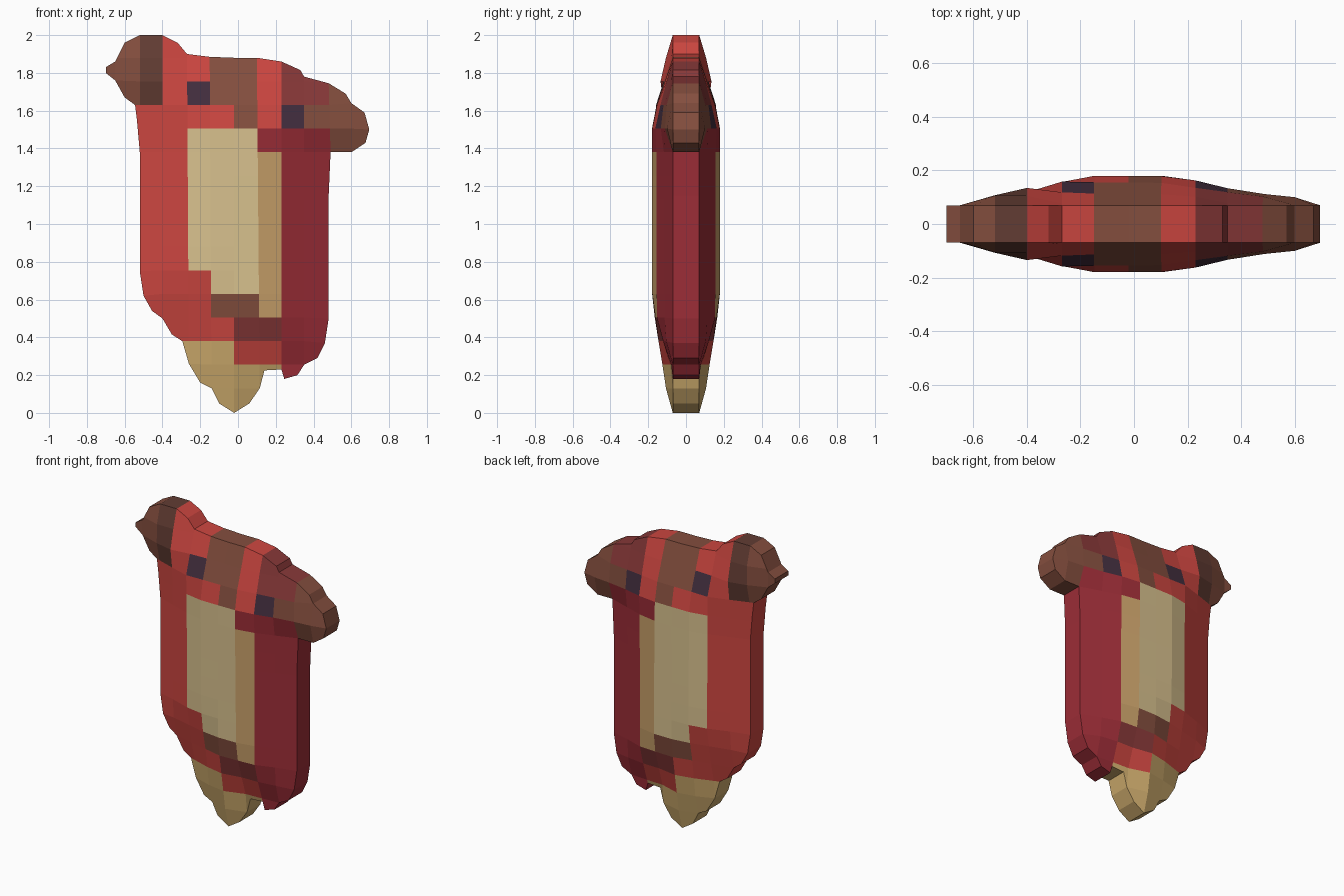
import bpy
import bmesh
from math import floor
from mathutils import Vector
from mathutils.geometry import intersect_point_line

cube = bpy.data.objects.get("Cube")
if cube:
    bpy.data.objects.remove(cube, do_unlink=True)

# Colours
COLOURS = {
    "red": (204, 70, 64),
    "crimson": (156, 45, 55),
    "maroon": (135, 56, 56),
    "cream": (216, 193, 142),
    "tan": (200, 160, 105),
    "gold": (204, 170, 108),
    "brown": (132, 78, 62),
    "dark_brown": (98, 60, 51),
    "navy": (66, 46, 62),
}


def linear(value):
    value /= 255
    return value / 12.92 if value <= 0.04045 else ((value + 0.055) / 1.055) ** 2.4


def make_material(name, rgb):
    material = bpy.data.materials.new(name)
    colour = (*[linear(channel) for channel in rgb], 1)
    material.use_nodes = True
    material.diffuse_color = colour
    shader = material.node_tree.nodes["Principled BSDF"]
    shader.inputs["Base Color"].default_value = colour
    shader.inputs["Roughness"].default_value = 0.9
    return material


# Outline of the figure, split into the parts it runs round
RIGHT_EAR = [(-.6, 1.67), (-.65, 1.76), (-.7, 1.8), (-.7, 1.83), (-.65, 1.86),
             (-.6, 1.96), (-.52, 2), (-.4, 2), (-.32, 1.96), (-.27, 1.9)]
CROWN = [(-.15, 1.885), (-.02, 1.88), (.1, 1.88), (.23, 1.86), (.33, 1.815)]
LEFT_EAR = [(.35, 1.78), (.48, 1.745), (.57, 1.69), (.6, 1.64), (.67, 1.59),
            (.695, 1.5), (.675, 1.43), (.6, 1.38), (.49, 1.38)]
LEFT_SIDE = [(.48, 1.15), (.48, .5), (.46, .37), (.42, .29), (.35, .255),
             (.315, .2), (.245, .18), (.23, .23), (.14, .225)]
TIP = [(.115, .13), (.06, .05), (-.02, 0), (-.1, .05), (-.14, .13),
       (-.2, .16), (-.26, .26), (-.295, .38)]
RIGHT_SIDE = [(-.35, .415), (-.4, .5), (-.455, .54), (-.5, .62), (-.52, .75),
              (-.52, 1.38), (-.535, 1.55), (-.545, 1.63)]
OUTLINE = RIGHT_EAR + CROWN + LEFT_EAR + LEFT_SIDE + TIP + RIGHT_SIDE

CELL = 0.125
X_START, Z_START = -0.02, 0.005
RIM = 0.07


def cell_colour(x, z):
    """Patchwork rule: colour of the grid cell holding a point."""
    i = floor((x - X_START) / CELL)
    k = floor((z - Z_START) / CELL)
    if k >= 12:                                   # head
        if i >= 4 or (i == 3 and k == 12):
            return "brown"
        if i >= 2:
            return "navy" if k == 12 else "maroon"
        if i == 0 or (i == -1 and k >= 13):
            return "brown"
        if i == -2 and k == 13:
            return "navy"
        if i <= -4 and k >= 13:
            return "brown" if i < -4 else "dark_brown"
        return "red"
    if i >= 4 and k == 11:                        # underside of left ear
        return "brown"
    if i >= 2 or (i == 1 and k == 11):            # left flank
        return "crimson"
    if k < 3 and (i < 0 or k < 2):                # tip
        return "gold"
    if i == 1 and k >= 4:                         # belly stripe
        return "tan"
    if -2 <= i <= 0 and k >= 6 or -1 <= i <= 0 and k == 5:
        return "cream"
    if -1 <= i <= 0 and k == 4:
        return "brown"
    if i >= 0 and k == 3:
        return "maroon"
    return "red"


def padding(x, z):
    """Half thickness, growing with the distance from the outline."""
    point = Vector((x, z, 0))
    nearest = 1.0
    for a, b in zip(OUTLINE, OUTLINE[1:] + OUTLINE[:1]):
        a, b = Vector((*a, 0)), Vector((*b, 0))
        foot, t = intersect_point_line(point, a, b)
        foot = a if t < 0 else b if t > 1 else foot
        nearest = min(nearest, (point - foot).length)
    steps = [RIM, 0.112, 0.155, 0.18, 0.18]
    s = min(nearest / CELL, 3)
    n = int(s)
    return steps[n] + (steps[n + 1] - steps[n]) * (s - n)


# Front sheet, cut into a patchwork grid
bm = bmesh.new()
bm.faces.new([bm.verts.new((x, 0, z)) for x, z in OUTLINE])


def cut(place, normal):
    bmesh.ops.bisect_plane(bm, geom=bm.verts[:] + bm.edges[:] + bm.faces[:],
                           dist=0.012, plane_co=place, plane_no=normal)


for n in range(-5, 6):
    cut((X_START + n * CELL, 0, 0), (1, 0, 0))
for n in range(1, 16):
    cut((0, 0, Z_START + n * CELL), (0, 0, 1))

names = list(COLOURS)
for face in bm.faces:
    centre = face.calc_center_median()
    face.material_index = names.index(cell_colour(centre.x, centre.z))
border = [edge for edge in bm.edges if edge.is_boundary]
border_verts = {vert for edge in border for vert in edge.verts}
for vert in bm.verts:
    vert.co.y = -RIM if vert in border_verts else -padding(vert.co.x, vert.co.z)

# Rim, in the colour of the patch it borders
inner = {v: bm.verts.new((v.co.x, 0, v.co.z)) for v in border_verts}
for edge in border:
    a, b = edge.verts
    patch = edge.link_faces[0].material_index
    bm.faces.new((a, b, inner[b], inner[a])).material_index = patch

# Back half mirrors the front
copy = bmesh.ops.duplicate(bm, geom=bm.verts[:] + bm.edges[:] + bm.faces[:])
for item in copy["geom"]:
    if isinstance(item, bmesh.types.BMVert):
        item.co.y *= -1
bmesh.ops.remove_doubles(bm, verts=bm.verts[:], dist=0.0005)
bmesh.ops.recalc_face_normals(bm, faces=bm.faces[:])

mesh = bpy.data.meshes.new("padded_body")
bm.to_mesh(mesh)
bm.free()
for name, rgb in COLOURS.items():
    mesh.materials.append(make_material(name, rgb))
body = bpy.data.objects.new("padded_body", mesh)
bpy.context.collection.objects.link(body)
